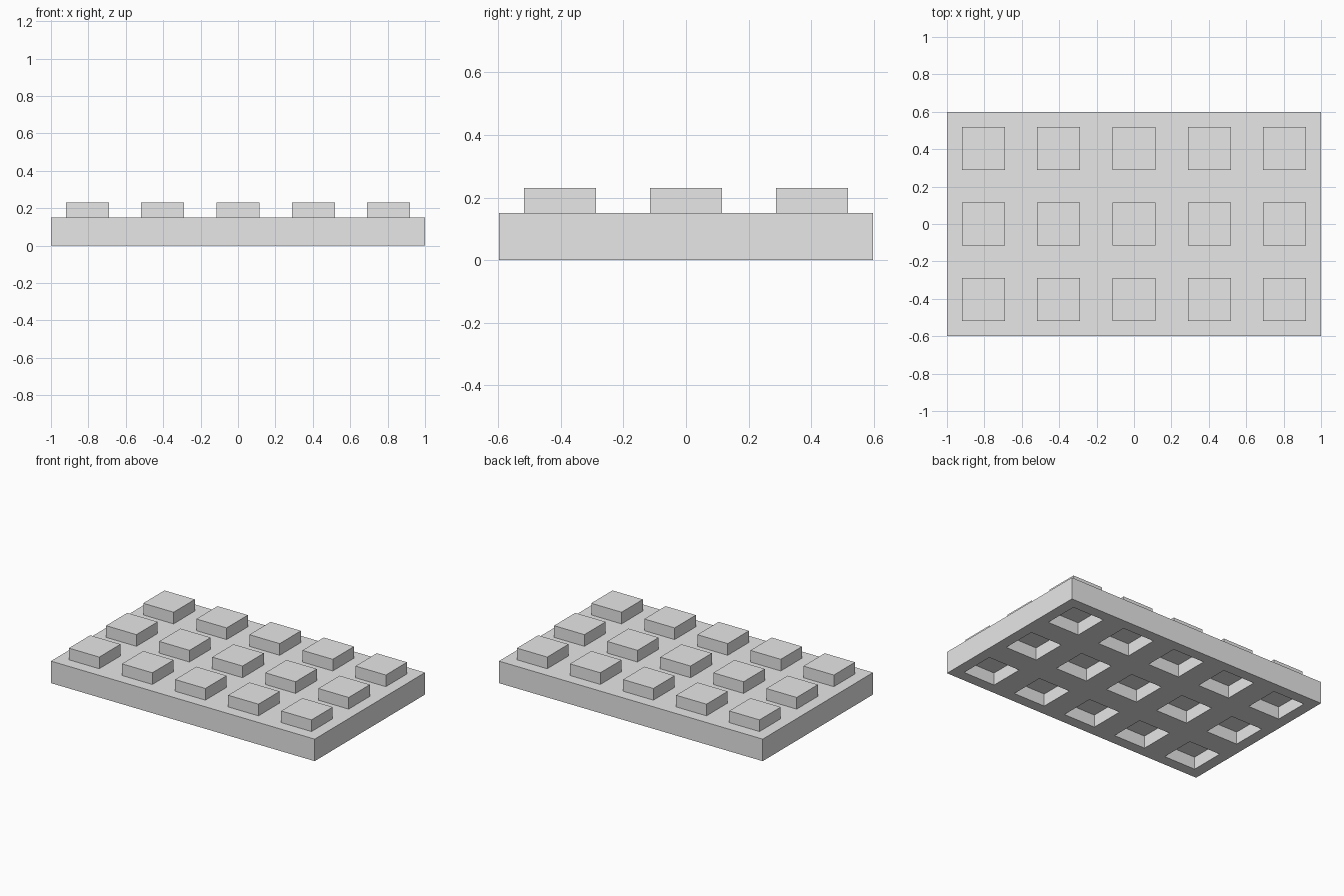
import bpy
import bmesh
from mathutils import Matrix, Vector

cube = bpy.data.objects.get("Cube")
if cube:
    bpy.data.objects.remove(cube, do_unlink=True)

PITCH, COLS, ROWS = 0.4025, 5, 3
LENGTH, WIDTH, THICK = 2.0, 1.195, 0.151
STUD, STUD_H = 0.23, 0.08
POCKET, POCKET_D = 0.24, 0.085

grey = bpy.data.materials.new("light grey")
grey.use_nodes = True
grey.diffuse_color = (0.8, 0.8, 0.8, 1)
grey.node_tree.nodes["Principled BSDF"].inputs["Base Color"].default_value = grey.diffuse_color

centres = [((c - (COLS - 1) / 2) * PITCH, (r - (ROWS - 1) / 2) * PITCH)
           for c in range(COLS) for r in range(ROWS)]


def boxes(name, spots, size, z):
    """One object made of equal boxes standing at height z."""
    bm = bmesh.new()
    for x, y in spots:
        place = Matrix.Translation(Vector((x, y, z + size[2] / 2)))
        bmesh.ops.create_cube(bm, size=1, matrix=place @ Matrix.Diagonal((*size, 1)))
    mesh = bpy.data.meshes.new(name)
    bm.to_mesh(mesh)
    bm.free()
    mesh.materials.append(grey)
    obj = bpy.data.objects.new(name, mesh)
    bpy.context.collection.objects.link(obj)
    return obj


def combine(target, other, operation):
    mod = target.modifiers.new(operation.lower(), "BOOLEAN")
    mod.operation = operation
    mod.solver = "EXACT"
    mod.object = other
    bpy.context.view_layer.objects.active = target
    bpy.ops.object.modifier_apply(modifier=mod.name)
    bpy.data.objects.remove(other, do_unlink=True)


# Base plate with square pockets sunk into the underside
plate = boxes("base_plate", [(0, 0)], (LENGTH, WIDTH, THICK), 0)
pockets = boxes("pocket_cutter", centres, (POCKET, POCKET, POCKET_D + 0.1), -0.1)
pockets.hide_render = True
combine(plate, pockets, "DIFFERENCE")

# Square studs, rooted in the plate and joined to it as one solid
studs = boxes("studs", centres, (STUD, STUD, STUD_H + 0.02), THICK - 0.02)
combine(plate, studs, "UNION")
